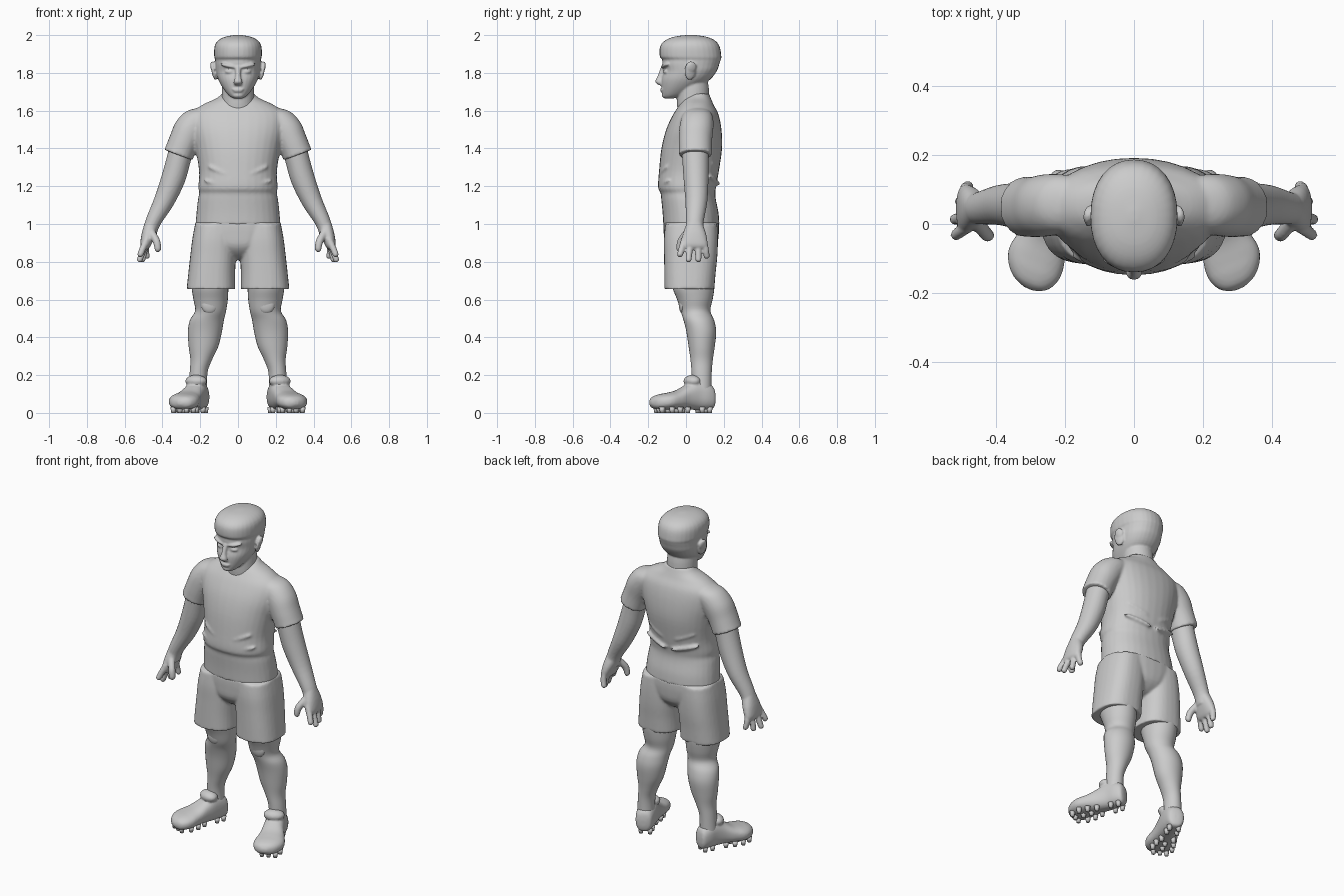
import bpy, bmesh, math
from mathutils import Vector, Matrix

BOTH = (1, -1)


def spline(a, b, c, d, t):
    return [0.5 * (2 * q + (r - p) * t + (2 * p - 5 * q + 4 * r - s) * t * t
                   + (3 * q - p - 3 * r + s) * t ** 3) for p, q, r, s in zip(a, b, c, d)]


def loft(bm, rings, axis=(0, 0, 1), power=2.0, sides=(1,), steps=4, seg=32):
    """Closed smooth loft. Ring = x, y, z, half-width, half-depth, all facing along axis."""
    n = Vector(axis).normalized()
    u = (Vector((1, 0, 0)) - n * n.x).normalized()
    v = n.cross(u)
    path = []
    for i in range(len(rings) - 1):
        a, d = rings[max(i - 1, 0)], rings[min(i + 2, len(rings) - 1)]
        path += [spline(a, rings[i], rings[i + 1], d, k / steps) for k in range(steps)]
    path.append(rings[-1])
    for s in sides:
        loops = []
        for x, y, z, w, h in path:
            loop = []
            for k in range(seg):
                c, q = math.cos(2 * math.pi * k / seg), math.sin(2 * math.pi * k / seg)
                p = Vector((x, y, z))
                p += u * max(w, .001) * math.copysign(abs(c) ** (2 / power), c)
                p += v * max(h, .001) * math.copysign(abs(q) ** (2 / power), q)
                loop.append(bm.verts.new((p.x * s, p.y, p.z)))
            loops.append(loop)
        for a, b in zip(loops, loops[1:]):
            for k in range(seg):
                m = (k + 1) % seg
                bm.faces.new((a[k], a[m], b[m], b[k]))
        bm.faces.new(loops[0])
        bm.faces.new(loops[-1])


def body_rings(rows):
    """Rows of z, half-width, front y, back y, to centred rings."""
    return [(0, (f + b) / 2, z, w, (b - f) / 2) for z, w, f, b in rows]


def blob(bm, loc, size, tilt=(0, 0), sides=BOTH):
    """Ellipsoid, tilted about y and z."""
    for s in sides:
        mat = (Matrix.Translation((loc[0] * s, loc[1], loc[2]))
               @ Matrix.Rotation(tilt[1] * s, 4, 'Z') @ Matrix.Rotation(tilt[0] * s, 4, 'Y')
               @ Matrix.Diagonal((*size, 1)))
        bmesh.ops.create_uvsphere(bm, u_segments=20, v_segments=12, radius=1, matrix=mat)


def finger(bm, base, mid, tip, r):
    b, m, t = Vector(base), Vector(mid), Vector(tip)
    d = (t - m).normalized()
    rings = [(*b, r, r), (*m, r, r), (*(t - d * r * .8), r * .9, r * .9),
             (*(t - d * r * .25), r * .6, r * .6), (*t, .002, .002)]
    loft(bm, rings, t - b, 2, BOTH, 3, 14)


def finish(name, bm, voxel=0, smooth=3):
    bmesh.ops.recalc_face_normals(bm, faces=bm.faces)
    mesh = bpy.data.meshes.new(name)
    bm.to_mesh(mesh)
    bm.free()
    mesh.shade_smooth()
    ob = bpy.data.objects.new(name, mesh)
    bpy.context.collection.objects.link(ob)
    if voxel:
        rm = ob.modifiers.new("fuse", 'REMESH')
        rm.mode, rm.voxel_size, rm.use_smooth_shade = 'VOXEL', voxel, True
        sm = ob.modifiers.new("soften", 'SMOOTH')
        sm.factor, sm.iterations = .5, smooth
    return ob


# Head: skull, neck and facial features
bm = bmesh.new()
loft(bm, body_rings([
    (1.664, .022, -.112, -.07), (1.68, .048, -.124, -.01), (1.72, .08, -.129, .06),
    (1.765, .105, -.13, .128), (1.81, .117, -.119, .163), (1.845, .12, -.126, .176),
    (1.87, .121, -.126, .184), (1.888, .126, -.139, .187), (1.94, .124, -.137, .178),
    (1.972, .105, -.11, .153), (1.992, .065, -.06, .105), (2.001, .012, .01, .04)]), power=2.2)
loft(bm, [(0, .045, 1.56, .1, .085), (0, .038, 1.64, .087, .086),
          (0, .036, 1.72, .084, .085), (0, .03, 1.78, .08, .08)])
loft(bm, [(0, -.117, 1.835, .016, .014), (0, -.134, 1.785, .014, .016),
          (0, -.142, 1.752, .024, .021), (0, -.13, 1.735, .018, .012)], seg=16)
blob(bm, (.05, -.109, 1.838), (.046, .019, .011), (-.2, .3))
blob(bm, (.046, -.106, 1.806), (.024, .014, .011), (0, .3))
blob(bm, (0, -.126, 1.713), (.032, .012, .005), sides=(1,))
blob(bm, (0, -.126, 1.703), (.026, .011, .005), sides=(1,))
blob(bm, (0, -.11, 1.682), (.03, .018, .016), sides=(1,))
blob(bm, (.126, .022, 1.812), (.012, .031, .05), (.15, .3))
blob(bm, (.134, .03, 1.83), (.01, .026, .03), (.2, .3))
finish("head", bm, .0055, 2)

# Shirt: torso with a fold over the waist, plus sleeves
bm = bmesh.new()
loft(bm, body_rings([
    (.995, .225, -.12, .177), (1.06, .22, -.124, .172), (1.13, .212, -.131, .158),
    (1.165, .205, -.135, .155), (1.195, .21, -.148, .159), (1.28, .206, -.143, .174),
    (1.40, .226, -.13, .191), (1.50, .25, -.105, .188), (1.58, .25, -.068, .172),
    (1.63, .19, -.035, .147), (1.665, .115, -.01, .132), (1.69, .085, .02, .122)]), power=2.2)
loft(bm, [(.15, .06, 1.6, .05, .06), (.2, .06, 1.568, .08, .082), (.25, .055, 1.51, .085, .09),
          (.285, .05, 1.44, .08, .088), (.308, .05, 1.385, .079, .087),
          (.316, .05, 1.365, .08, .088)], (.35, 0, -.93), 2.1, BOTH)
# cloth folds sweeping across the front and back of the waist
for z, w, t in ((1.23, .09, .25), (1.30, .07, .4)):
    blob(bm, (.1, .152, z), (w, .014, .012), (-t, -.3))
    blob(bm, (.1, -.118, z - .02), (w, .014, .012), (-t, .3))
finish("shirt", bm, .008, 4)

# Arms and hands
bm = bmesh.new()
loft(bm, [(.285, .05, 1.45, .068, .075), (.312, .05, 1.35, .065, .07), (.343, .053, 1.24, .064, .066),
          (.392, .055, 1.12, .054, .058), (.45, .046, 1.01, .041, .047),
          (.468, .045, .95, .038, .046)], (.4, 0, -.92), 2, BOTH)
loft(bm, [(.458, .045, 1.0, .036, .043), (.474, .045, .945, .036, .062),
          (.49, .043, .89, .028, .072), (.494, .043, .87, .018, .062)], (.2, 0, -.98), 2.3, BOTH)
for y0, y1, x1, z1 in ((-.008, -.036, .523, .825), (.027, .012, .525, .797),
                       (.063, .066, .508, .797), (.093, .112, .48, .815)):
    finger(bm, (.482, y0, .92), (.503 - y0 * .15, (y0 + y1) / 2, .87), (x1, y1, z1), .0175)
finger(bm, (.46, .01, .96), (.432, -.026, .91), (.42, -.038, .852), .02)
finish("arms", bm, .0065, 2)

# Shorts: pelvis and two flared legs
bm = bmesh.new()
loft(bm, [(0, .028, 1.01, .226, .147), (0, .028, .95, .228, .146), (0, .026, .88, .17, .135),
          (0, .025, .83, .08, .09), (0, .025, .81, .02, .04)], power=2.3)
loft(bm, [(.117, .028, 1.0, .11, .138), (.125, .026, .92, .117, .143), (.132, .025, .83, .121, .141),
          (.139, .021, .74, .124, .136), (.143, .018, .655, .129, .132)],
     power=2.5, sides=BOTH)
finish("shorts", bm, .008, 3)

# Legs with long socks
bm = bmesh.new()
loft(bm, [(.148, .04, .72, .098, .112), (.148, .04, .66, .097, .11), (.145, .047, .6, .091, .094),
          (.145, .05, .54, .082, .079), (.165, .068, .49, .09, .081), (.175, .081, .43, .09, .079),
          (.183, .083, .35, .078, .069), (.195, .083, .28, .057, .059),
          (.209, .083, .21, .047, .053), (.213, .085, .1, .05, .05)], sides=BOTH)
blob(bm, (.15, -.018, .575), (.045, .02, .05))
finish("legs", bm)

# Boots turned outwards, with a folded tongue over the ankle
bm = bmesh.new()
toe_dir = Vector((.4, -.915, 0)).normalized()
loft(bm, [(.188, .148, .075, .015, .02), (.192, .138, .08, .043, .058), (.205, .10, .092, .054, .075),
          (.22, .05, .096, .057, .08), (.241, 0, .083, .062, .065), (.265, -.05, .069, .074, .05),
          (.284, -.1, .062, .085, .044), (.295, -.14, .058, .077, .04),
          (.303, -.172, .055, .052, .03), (.307, -.188, .054, .015, .01)],
     toe_dir, 2.4, BOTH)
blob(bm, (.222, .034, .168), (.06, .045, .033), (0, .4))
finish("boots", bm, .0065, 2)

# Studs under the soles
bm = bmesh.new()
across = Vector((.915, .4, 0))
heel = Vector((.195, .115, .015))
for dist, half in ((0, .026), (.045, .03), (.13, .034), (.18, .05), (.23, .056), (.28, .038)):
    for k in ((-1, 0, 1) if dist > .15 else (-1, 1)):
        p = heel + toe_dir * dist + across * half * k
        for s in BOTH:
            bmesh.ops.create_cone(bm, cap_ends=True, segments=12, radius1=.011, radius2=.016,
                                  depth=.03, matrix=Matrix.Translation((p.x * s, p.y, p.z)))
finish("boot_studs", bm)
